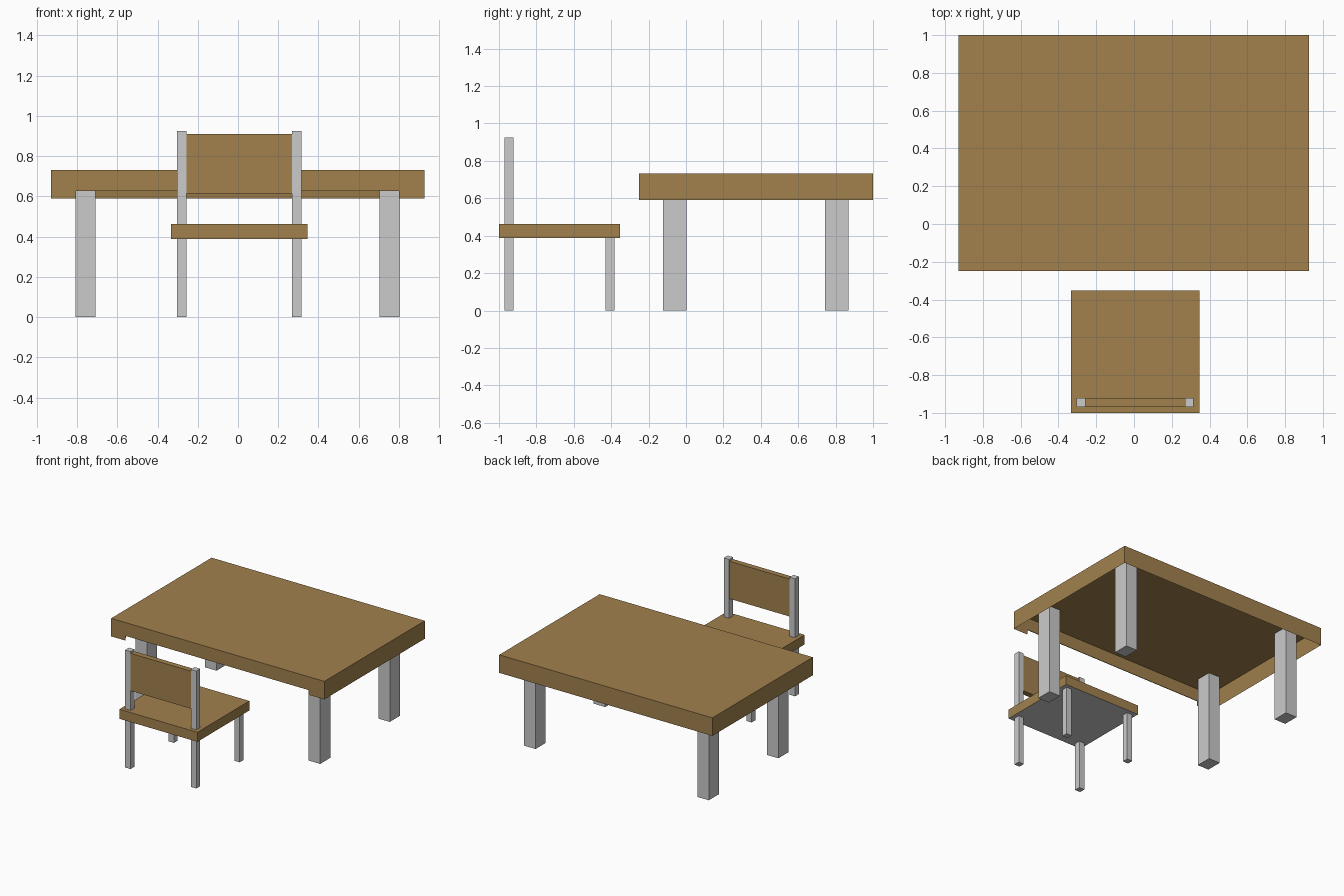
import bpy
import bmesh
from mathutils import Vector

if "Cube" in bpy.data.objects:
    bpy.data.objects.remove(bpy.data.objects["Cube"])

wood = bpy.data.materials.new("wood")
wood.diffuse_color = (0.36, 0.22, 0.075, 1)
wood.use_nodes = True
wood.node_tree.nodes["Principled BSDF"].inputs["Base Color"].default_value = wood.diffuse_color


def box(name, x, y, z, mat=None):
    """Box from (min, max) ranges on each axis."""
    bm = bmesh.new()
    bmesh.ops.create_cube(bm, size=1)
    size = Vector((x[1] - x[0], y[1] - y[0], z[1] - z[0]))
    bmesh.ops.scale(bm, vec=size, verts=bm.verts)
    me = bpy.data.meshes.new(name)
    bm.to_mesh(me)
    bm.free()
    ob = bpy.data.objects.new(name, me)
    ob.location = (sum(x) / 2, sum(y) / 2, sum(z) / 2)
    bpy.context.collection.objects.link(ob)
    if mat:
        me.materials.append(mat)
    return ob


# Table top: thin board with a skirt, hollow underneath
top = box("table_top", (-0.93, 0.927), (-0.25, 1.0), (0.59, 0.732), wood)
bm = bmesh.new()
bm.from_mesh(top.data)
bm.faces.ensure_lookup_table()
under = min(bm.faces, key=lambda f: f.calc_center_median().z)
bmesh.ops.inset_region(bm, faces=[under], thickness=0.025)
bmesh.ops.translate(bm, vec=(0, 0, 0.127), verts=under.verts)
bmesh.ops.recalc_face_normals(bm, faces=bm.faces)
bm.to_mesh(top.data)
bm.free()

# Knee notch in the front skirt
cutter = box("notch_cutter", (-0.805, 0.80), (-0.30, -0.20), (0.50, 0.627))
cutter.hide_render = True
cutter.hide_viewport = True
cut = top.modifiers.new("notch", 'BOOLEAN')
cut.operation = 'DIFFERENCE'
cut.solver = 'EXACT'
cut.object = cutter

# Table legs
for side, x in (("left", (-0.807, -0.707)), ("right", (0.702, 0.802))):
    box(f"table_front_leg_{side}", x, (-0.123, 0.003), (0, 0.717))
    box(f"table_back_leg_{side}", x, (0.743, 0.869), (0, 0.717))

# Chair seat, wood with a grey underside
seat = box("chair_seat", (-0.333, 0.346), (-1.0, -0.353), (0.387, 0.462), wood)
seat.data.materials.append(None)
for poly in seat.data.polygons:
    if poly.normal.z < -0.5:
        poly.material_index = 1

# Chair legs and tall back posts
for side, x in (("left", (-0.304, -0.257)), ("right", (0.269, 0.316))):
    box(f"chair_front_leg_{side}", x, (-0.43, -0.383), (0, 0.387))
    box(f"chair_back_leg_{side}", x, (-0.97, -0.922), (0, 0.387))
    box(f"chair_back_post_{side}", x, (-0.97, -0.922), (0.462, 0.925))

# Chair backrest
box("chair_backrest", (-0.257, 0.269), (-0.968, -0.924), (0.615, 0.91), wood)
